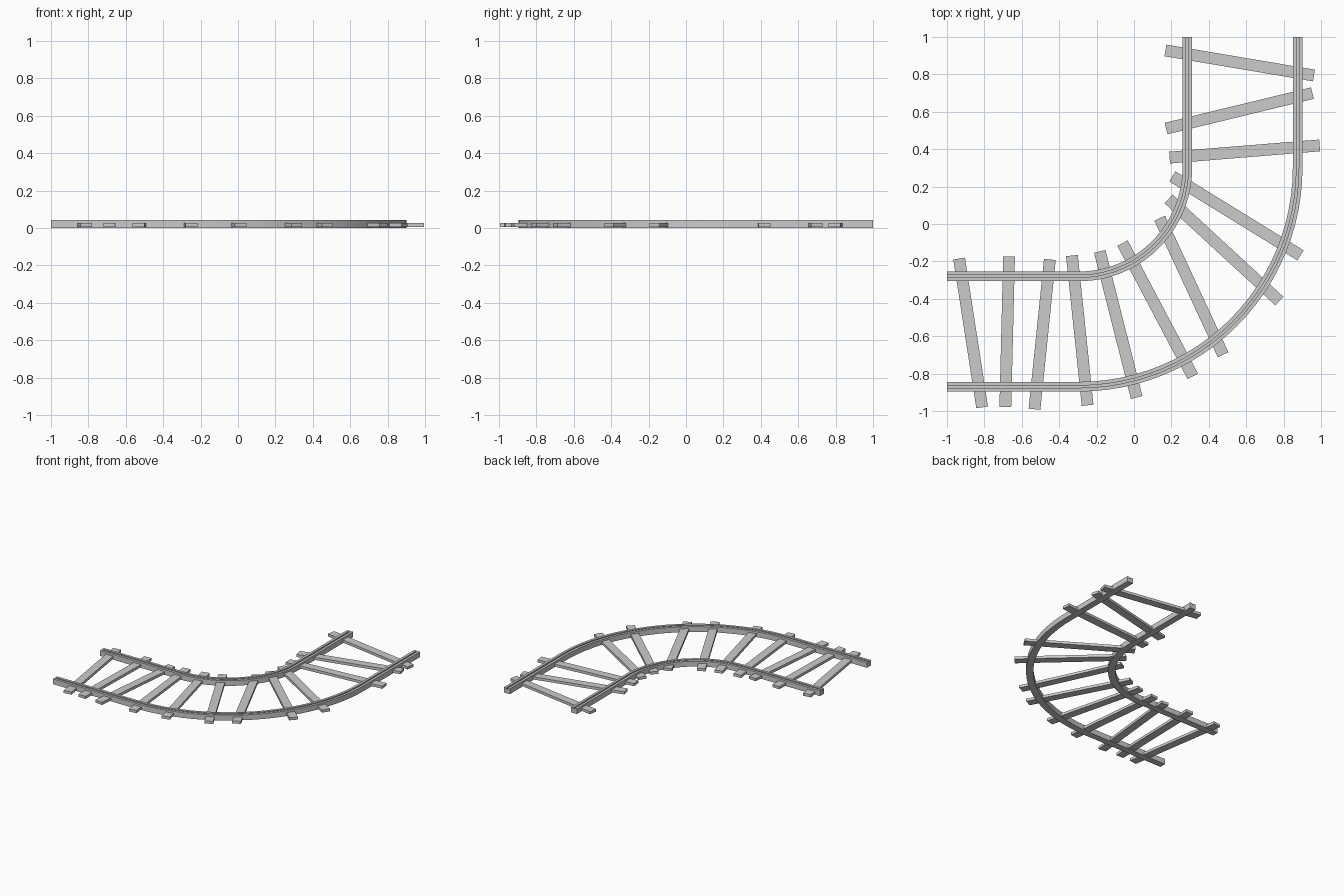
import bpy, bmesh, math
from mathutils import Vector, Matrix

if "Cube" in bpy.data.objects:
    bpy.data.objects.remove(bpy.data.objects["Cube"])

CX, CY = -0.295, 0.30      # centre of the bend
# rail cross-section: (offset across, height), block with a narrow groove on top
PROFILE = [(-0.026, 0.0), (0.026, 0.0), (0.026, 0.042), (0.006, 0.042),
           (0.006, 0.032), (-0.006, 0.032), (-0.006, 0.042), (-0.026, 0.042)]


def add_object(name, bm):
    bmesh.ops.recalc_face_normals(bm, faces=bm.faces)
    mesh = bpy.data.meshes.new(name)
    bm.to_mesh(mesh)
    bm.free()
    ob = bpy.data.objects.new(name, mesh)
    bpy.context.collection.objects.link(ob)
    return ob


def rail(name, radius, steps=24):
    # path: straight, quarter bend, straight; each station has a point and outward normal
    stations = [(Vector((-1, CY - radius, 0)), Vector((0, -1, 0)))]
    for i in range(steps + 1):
        a = -math.pi / 2 + math.pi / 2 * i / steps
        n = Vector((math.cos(a), math.sin(a), 0))
        stations.append((Vector((CX, CY, 0)) + n * radius, n))
    stations.append((Vector((CX + radius, 1, 0)), Vector((1, 0, 0))))
    bm = bmesh.new()
    rings = [[bm.verts.new(p + n * u + Vector((0, 0, z))) for u, z in PROFILE]
             for p, n in stations]
    k = len(PROFILE)
    for a, b in zip(rings, rings[1:]):
        for j in range(k):
            bm.faces.new((a[j], a[(j + 1) % k], b[(j + 1) % k], b[j]))
    bm.faces.new(rings[0])
    bm.faces.new(rings[-1])
    ob = add_object(name, bm)
    bpy.context.view_layer.objects.active = ob
    ob.select_set(True)
    bpy.ops.object.shade_smooth_by_angle(angle=math.radians(30))
    ob.select_set(False)


def sleeper(name, x0, y0, x1, y1):
    d = Vector((x1 - x0, y1 - y0, 0))
    m = (Matrix.Translation(((x0 + x1) / 2, (y0 + y1) / 2, 0.016))
         @ Matrix.Rotation(math.atan2(d.y, d.x), 4, 'Z')
         @ Matrix.Diagonal((0.805, 0.063, 0.021, 1)))
    bm = bmesh.new()
    bmesh.ops.create_cube(bm, size=1, matrix=m)
    add_object(name, bm)


# two rails
rail("inner_rail", 0.58)
rail("outer_rail", 1.17)

# unevenly laid sleepers: inner end to outer end
SLEEPERS = [
    (-0.935, -0.185, -0.812, -0.98), (-0.668, -0.172, -0.688, -0.98),
    (-0.45, -0.19, -0.532, -0.99), (-0.332, -0.168, -0.248, -0.97),
    (-0.183, -0.147, 0.014, -0.927), (-0.06, -0.105, 0.313, -0.812),
    (0.138, 0.03, 0.476, -0.698), (0.187, 0.132, 0.775, -0.41),
    (0.209, 0.252, 0.886, -0.165), (0.19, 0.355, 0.993, 0.42),
    (0.17, 0.51, 0.955, 0.70), (0.168, 0.928, 0.962, 0.794)]
for i, s in enumerate(SLEEPERS):
    sleeper(f"sleeper_{i + 1}", *s)
